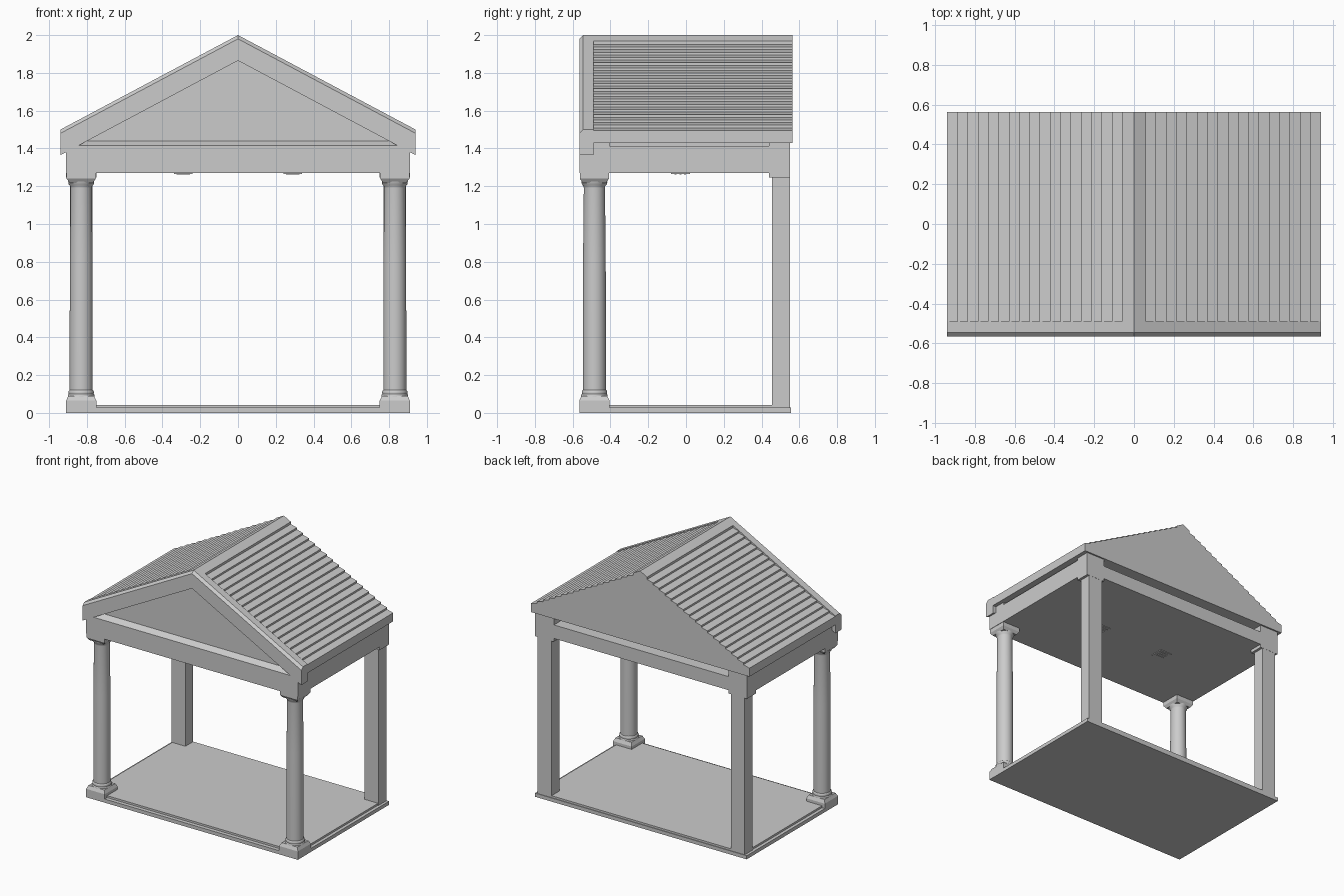
import bpy, bmesh, math

if "Cube" in bpy.data.objects:
    bpy.data.objects.remove(bpy.data.objects["Cube"])


def add(name, bm):
    bmesh.ops.recalc_face_normals(bm, faces=bm.faces)
    me = bpy.data.meshes.new(name)
    bm.to_mesh(me)
    bm.free()
    ob = bpy.data.objects.new(name, me)
    bpy.context.collection.objects.link(ob)
    return ob


def loft(name, a, b):
    """Solid between two matching loops of 3D points."""
    bm = bmesh.new()
    va, vb = [bm.verts.new(p) for p in a], [bm.verts.new(p) for p in b]
    bm.faces.new(va)
    bm.faces.new(vb)
    n = len(a)
    for i in range(n):
        j = (i + 1) % n
        bm.faces.new((va[i], va[j], vb[j], vb[i]))
    return add(name, bm)


def rect(cx, cy, hx, hy, z):
    return [(cx + sx * hx, cy + sy * hy, z) for sx, sy in ((-1, -1), (1, -1), (1, 1), (-1, 1))]


def box(name, x0, x1, y0, y1, z0, z1):
    c = ((x0 + x1) / 2, (y0 + y1) / 2, abs(x1 - x0) / 2, (y1 - y0) / 2)
    return loft(name, rect(*c, z0), rect(*c, z1))


def mirrored(half, y):
    """Close an x-z half outline (starting on the axis at the top) by mirroring."""
    left = [(-x, z) for x, z in reversed(half) if x > 0]
    return [(x, y, z) for x, z in half + left]


def lathe(name, cx, cy, profile, n=32):
    bm = bmesh.new()
    rings = [[bm.verts.new((cx + r * math.cos(2 * math.pi * k / n),
                            cy + r * math.sin(2 * math.pi * k / n), z)) for k in range(n)]
             for r, z in profile]
    for a, b in zip(rings, rings[1:]):
        for k in range(n):
            bm.faces.new((a[k], a[(k + 1) % n], b[(k + 1) % n], b[k]))
    bm.faces.new(rings[0])
    bm.faces.new(rings[-1])
    ob = add(name, bm)
    bpy.ops.object.select_all(action='DESELECT')
    ob.select_set(True)
    bpy.context.view_layer.objects.active = ob
    bpy.ops.object.shade_smooth_by_angle(angle=math.radians(40))
    return ob


# Floor
box("floor_slab", -0.91, 0.91, -0.565, 0.555, 0, 0.028)
box("floor_step", -0.885, 0.885, -0.535, 0.55, 0.02, 0.043)

# Columns, piers and corner blocks, one set per side
SHAFT = [(0.07, 0.085), (0.07, 0.095), (0.066, 0.1), (0.067, 0.108), (0.066, 0.117), (0.061, 0.122),
         (0.061, 0.45), (0.06, 0.8), (0.056, 1.19), (0.057, 1.2), (0.066, 1.21), (0.069, 1.225)]
for side, s in (("left", -1), ("right", 1)):
    cx, cy = s * 0.83, -0.485
    box(side + "_plinth", s * 0.75, s * 0.91, -0.565, -0.405, 0, 0.065)
    loft(side + "_plinth_slope", rect(cx, cy, 0.08, 0.08, 0.065), rect(cx, cy, 0.068, 0.068, 0.09))
    lathe(side + "_column", cx, cy, SHAFT)
    loft(side + "_capital_slope", rect(cx, cy, 0.062, 0.062, 1.218), rect(cx, cy, 0.077, 0.077, 1.24))
    box(side + "_capital", s * 0.753, s * 0.907, -0.562, -0.408, 1.24, 1.272)
    box(side + "_pier", s * 0.77, s * 0.89, 0.455, 0.55, 0.02, 1.26)
    box(side + "_pier_block", s * 0.75, s * 0.91, 0.44, 0.551, 1.245, 1.44)
    box(side + "_front_block", s * 0.75, s * 0.91, -0.5, -0.405, 1.28, 1.44)
    # Ceiling lights
    box(side + "_light", s * 0.24, s * 0.34, -0.08, 0.02, 1.265, 1.28)
    for k in range(3):
        y = -0.06 + k * 0.025
        box(side + "_light_bar", s * 0.255, s * 0.325, y, y + 0.01, 1.262, 1.27)

# Entablature, with recess under the roof at the back
box("entablature", -0.91, 0.91, -0.495, 0.455, 1.27, 1.412)
box("entablature_core", -0.885, 0.885, -0.5, 0.45, 1.4, 1.44)
box("rear_beam", -0.76, 0.76, 0.45, 0.55, 1.27, 1.375)

# Front gable with chamfered top edge and recessed tympanum
back = [(0, 2.0), (0.94, 1.5), (0.94, 1.365), (0.91, 1.38), (0.91, 1.27)]
front = [(0, 1.98), (0.94, 1.48)] + back[2:]
gable = loft("front_gable", mirrored(back, -0.545), mirrored(back, -0.49))
for v in loft("gable_face", mirrored(front, -0.565), mirrored(back, -0.545)).data.vertices:
    pass
face = bpy.data.objects["gable_face"]


def triangle(y, z):
    w = (1.865 - z) / 0.5325
    return [(-w, y, z), (w, y, z), (0, y, 1.865)]


cutter = loft("tympanum_cutter", triangle(-0.61, 1.39), triangle(-0.52, 1.44))
cutter.hide_render = True
cutter.hide_set(True)
for ob in (gable, face):
    m = ob.modifiers.new("tympanum", 'BOOLEAN')
    m.operation, m.object, m.solver = 'DIFFERENCE', cutter, 'EXACT'

# Roof: ridge cap followed by overlapping stepped courses down to the eaves
N, X0, X1 = 17, 0.06, 0.94
slope = 0.5 / 0.94
step = (X1 - X0) / N
half = [(0, 2.0), (X0, 2.0 - slope * X0)]
for i in range(N):
    a, b = X0 + i * step, X0 + (i + 1) * step
    half += [(a, 2.0 - slope * a - 0.018), (b, 2.0 - slope * b - 0.004)]
half.append((X1, 1.43))
loft("tiled_roof", mirrored(half, -0.495), mirrored(half, 0.563))
